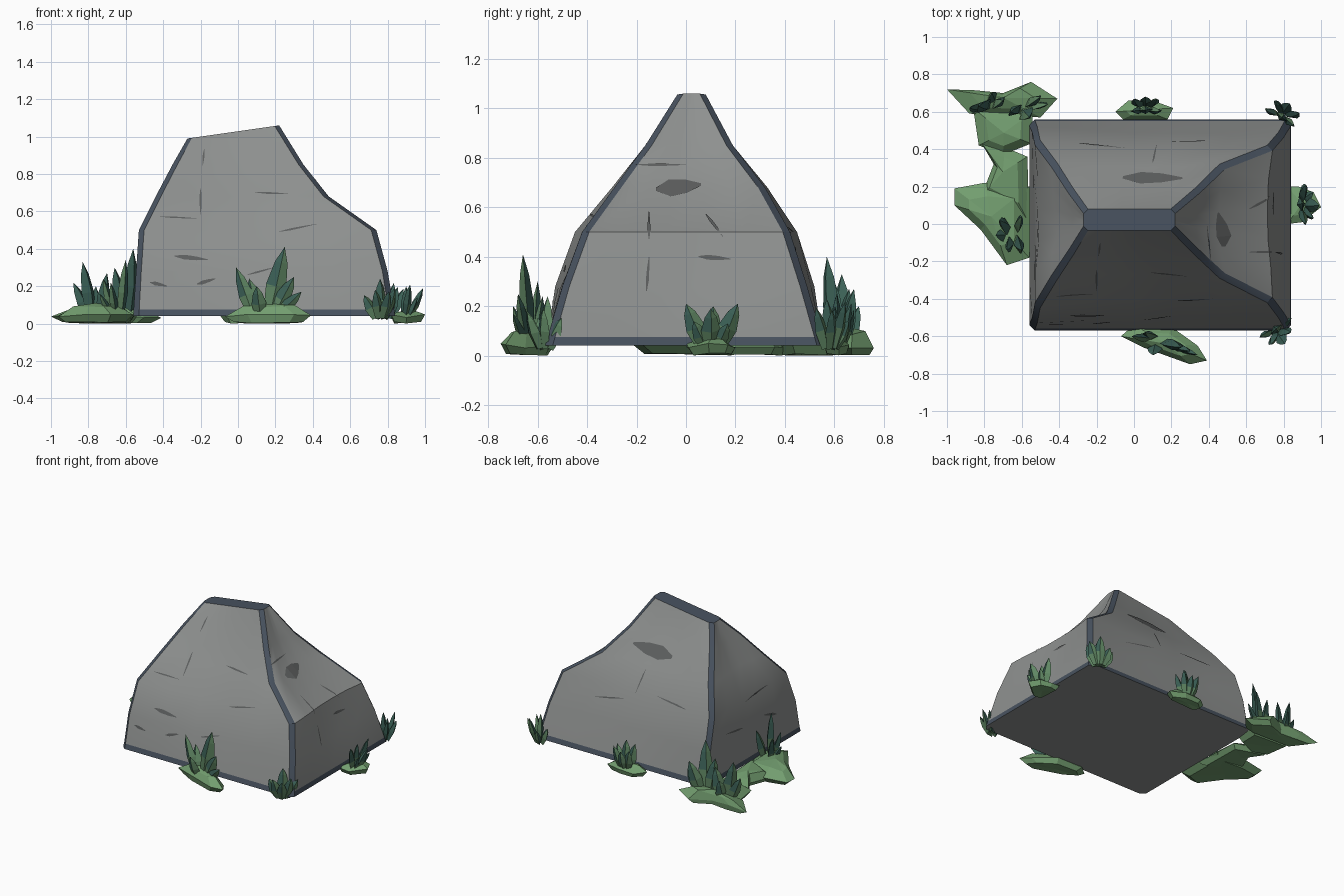
import bpy, bmesh, math, random
from mathutils import Vector
from mathutils.bvhtree import BVHTree

if "Cube" in bpy.data.objects:
    bpy.data.objects.remove(bpy.data.objects["Cube"])

random.seed(4)


def mat(name, rgb):
    m = bpy.data.materials.new(name)
    m.diffuse_color = (*rgb, 1)
    m.use_nodes = True
    m.node_tree.nodes["Principled BSDF"].inputs["Base Color"].default_value = m.diffuse_color
    return m


ROCK = mat("rock grey", (0.27, 0.28, 0.275))
EDGE = mat("slate edge", (0.065, 0.085, 0.115))
CRACK = mat("crack grey", (0.11, 0.115, 0.115))
MOSS = mat("moss green", (0.17, 0.34, 0.16))
LEAF = mat("leaf green", (0.12, 0.25, 0.13))
TEAL = mat("leaf teal", (0.045, 0.12, 0.095))


def finish(bm, name, mats, smooth=False):
    bmesh.ops.recalc_face_normals(bm, faces=bm.faces)
    me = bpy.data.meshes.new(name)
    bm.to_mesh(me)
    bm.free()
    for m in mats:
        me.materials.append(m)
    ob = bpy.data.objects.new(name, me)
    bpy.context.collection.objects.link(ob)
    if smooth:
        bpy.ops.object.select_all(action='DESELECT')
        ob.select_set(True)
        bpy.context.view_layer.objects.active = ob
        bpy.ops.object.shade_smooth_by_angle(angle=math.radians(30))
    return ob


# Rock: lofted rectangles with narrow chamfered corners
# z, x0, x1, y0, y1, extra width at the left end, corner chamfer
LEVELS = [(0.04, -.56, .84, -.57, .56, .00, .030),
          (0.075, -.558, .835, -.56, .55, .00, .030),
          (0.28, -.545, .80, -.50, .49, .03, .028),
          (0.50, -.53, .74, -.42, .42, .03, .028),
          (0.68, -.44, .485, -.29, .32, .01, .028),
          (0.85, -.35, .35, -.165, .19, .00, .026),
          (0.99, -.27, .22, -.035, .08, .00, .024)]
SEG = 5
bm = bmesh.new()
rings = []
for li, (z, x0, x1, y0, y1, fl, c) in enumerate(LEVELS):
    a, b = Vector((x0, y0 - fl)), Vector((x1, y0))
    d, e = Vector((x1, y1)), Vector((x0, y1 + fl))
    corners = [a, b, d, e]
    ring = []
    for s in range(4):
        p, q = corners[s], corners[(s + 1) % 4]
        u = (q - p).normalized()
        inward = Vector((-u.y, u.x))
        for k in range(SEG + 1):
            t = k / SEG
            v = (p + u * c).lerp(q - u * c, t)
            if 0 < k < SEG and 1 < li < len(LEVELS) - 1:
                v += inward * (0.022 * math.sin(math.pi * t) + random.uniform(-.012, .012))
            zz = z + (0.07 * (v.x + .27) / .49 if li == len(LEVELS) - 1 else 0)
            ring.append(bm.verts.new((v.x, v.y, zz)))
    rings.append(ring)
n = len(rings[0])
for i in range(len(rings) - 1):
    for k in range(n):
        j = (k + 1) % n
        f = bm.faces.new((rings[i][k], rings[i][j], rings[i + 1][j], rings[i + 1][k]))
        f.material_index = 1 if i == 0 or k % (SEG + 1) == SEG else 0
bm.faces.new(rings[0][::-1])
bm.faces.new(rings[-1]).material_index = 1
bm.normal_update()
tree = BVHTree.FromBMesh(bm)
finish(bm, "rock", [ROCK, EDGE], True)

# Cracks: thin tapered plates projected on the rock sides (u, z, u, z, width)
CRACKS = {
    "front": [(.09, .70, .28, .69, .01), (-.18, .93, -.19, .84, .01), (-.2, .72, -.2, .58, .012),
              (-.42, .57, -.22, .56, .008), (.22, .49, .42, .53, .01), (-.34, .36, -.16, .34, .025),
              (-.22, .21, -.12, .24, .02), (.05, .26, .2, .3, .01), (-.47, .22, -.38, .2, .02)],
    "right": [(-.12, .67, .06, .69, .07), (-.15, .47, -.15, .58, .012), (-.16, .26, -.15, .4, .012),
              (-.2, .77, .0, .77, .01), (.05, .4, .18, .39, .02), (.08, .57, .15, .48, .012)],
    "back": [(-.06, .75, .26, .77, .08), (-.3, .5, -.05, .52, .01), (.2, .45, .45, .4, .01),
             (.1, .65, .12, .5, .01)],
    "left": [(-.2, .5, .05, .47, .012), (.1, .3, .3, .33, .015), (-.3, .25, -.15, .3, .02)],
}
DIRS = {"front": (0, 1, 0), "right": (-1, 0, 0), "back": (0, -1, 0), "left": (1, 0, 0)}
for side, lines in CRACKS.items():
    ray = Vector(DIRS[side])
    bm = bmesh.new()
    for u0, v0, u1, v1, w in lines:
        p, q = Vector((u0, v0)), Vector((u1, v1))
        perp = (q - p).normalized().orthogonal() * w / 2
        rows = []
        for t, s in ((0, .2), (.3, 1), (.65, .8), (1, .15)):
            row = []
            for sg in (-1, 1):
                c = p.lerp(q, t) + perp * s * sg
                o = Vector((c.x, 0, c.y)) if ray.y else Vector((0, c.x, c.y))
                hit, nor, _, _ = tree.ray_cast(o - ray * 3, ray)
                row.append(bm.verts.new(hit + nor * .004))
            rows.append(row)
        for r, s in zip(rows, rows[1:]):
            f = bm.faces.new((r[0], r[1], s[1], s[0]))
            f.normal_update()
            if f.normal.dot(ray) > 0:
                f.normal_flip()
    me = bpy.data.meshes.new(side + "_cracks")
    bm.to_mesh(me)
    bm.free()
    me.materials.append(CRACK)
    bpy.context.collection.objects.link(bpy.data.objects.new(side + "_cracks", me))


# Moss pads: low faceted domes over an outline
def pad(name, pts, h, z0=0.02):
    bm = bmesh.new()
    cen = sum((Vector(p) for p in pts), Vector((0, 0))) / len(pts)

    def ring(s, z, jit):
        return [bm.verts.new((*cen.lerp(Vector(p), s), z + random.uniform(-jit, jit))) for p in pts]
    r = [ring(.8, z0 - .015, .005), ring(1, z0 + .02, .01), ring(.6, z0 + h * .75, .012)]
    top, bot = bm.verts.new((*cen, z0 + h)), bm.verts.new((*cen, z0 - .015))
    for k in range(len(pts)):
        j = (k + 1) % len(pts)
        for a, b in zip(r, r[1:]):
            bm.faces.new((a[k], a[j], b[j], b[k]))
        bm.faces.new((r[2][k], r[2][j], top))
        bm.faces.new((r[0][j], r[0][k], bot))
    finish(bm, name, [MOSS])


pad("front_moss", [(-.07, -.6), (0, -.54), (.2, -.55), (.34, -.65), (.39, -.73), (.3, -.75), (.05, -.66)], .09)
pad("back_left_moss", [(-1, .72), (-.85, .715), (-.7, .7), (-.55, .76), (-.41, .67), (-.5, .57), (-.88, .59)], .09)
pad("left_moss_a", [(-.86, .62), (-.54, .6), (-.55, .43), (-.7, .37), (-.83, .42)], .08)
pad("left_moss_b", [(-.82, .44), (-.69, .41), (-.57, .36), (-.56, .0), (-.82, .14), (-.75, .32)], .08)
pad("left_moss_c", [(-.56, .2), (-.56, -.18), (-.68, -.22), (-.82, -.03), (-.96, .1), (-.96, .19), (-.8, .22)], .09)
pad("right_moss", [(.82, 0), (.9, .01), (1, .09), (.96, .17), (.88, .2), (.82, .2)], .05)
pad("back_moss", [(-.1, .6), (-.06, .56), (.18, .56), (.21, .62), (.1, .66), (-.03, .66)], .07)


# Leaf tufts: pointed four-sided blades, green low and teal on the far sides
def blade(bm, base, tip, w):
    base, tip = Vector(base), Vector(tip)
    axis = (tip - base).normalized()
    out = Vector((base.x - .14, base.y * 1.3, 0)).normalized()
    side = axis.cross(out).normalized()
    thick = side.cross(axis).normalized()
    rows = []
    for t, s in ((0, .6), (.45, 1), (.78, .62)):
        c = base.lerp(tip, t)
        rows.append([bm.verts.new(c + v * w * s / 2) for v in
                     (side, thick * .55, -side, -thick * .55)])
    end = bm.verts.new(tip)
    for k in range(4):
        j = (k + 1) % 4
        for i, (a, b) in enumerate(zip(rows, rows[1:])):
            f = bm.faces.new((a[k], a[j], b[j], b[k]))
            f.material_index = 0 if k == 0 or (i == 0 and k == 1) else 1
        f = bm.faces.new((rows[2][k], rows[2][j], end))
        f.material_index = 0 if k == 0 else 1
    bm.faces.new(rows[0])


def tuft(name, x, y, blades):
    bm = bmesh.new()
    for tx, ty, tz, w in blades:
        blade(bm, (x + (tx - x) * .3, y + (ty - y) * .3, .03), (tx, ty, tz), w)
    finish(bm, name, [LEAF, TEAL])


def fan(x, y, ang, r, h, count):
    # small tuft spread around the outward direction
    res = []
    for k in range(count):
        t = k / (count - 1) * 2 - 1
        a = math.radians(ang + t * 95)
        rr = r * random.uniform(.75, 1)
        res.append((x + rr * math.cos(a), y + rr * math.sin(a),
                    h * random.uniform(.6, 1), .07))
    res.append((x, y, h, .08))
    return res


tuft("front_tuft", .13, -.62, [(.25, -.66, .41, .11), (-.01, -.6, .30, .08), (.3, -.68, .25, .09),
                               (.1, -.7, .2, .08), (.34, -.7, .17, .07), (.06, -.58, .24, .08)])
tuft("back_left_tuft_a", -.76, .63, [(-.83, .63, .33, .1), (-.7, .66, .27, .09), (-.88, .62, .22, .08),
                                     (-.76, .7, .2, .08)])
tuft("back_left_tuft_b", -.6, .62, [(-.56, .57, .40, .1), (-.5, .68, .27, .09), (-.66, .6, .3, .09),
                                    (-.46, .64, .18, .07)])
tuft("left_tuft", -.64, -.06, [(-.6, -.14, .34, .1), (-.72, .02, .24, .09), (-.68, -.14, .22, .08),
                               (-.6, .04, .28, .08), (-.74, -.06, .16, .07)])
tuft("right_tuft", .88, .1, [(.92, .0, .21, .08), (.92, .21, .21, .08), (.99, .1, .19, .08),
                             (.9, .11, .2, .08), (.96, .17, .13, .06), (.96, .03, .14, .06)])
tuft("back_tuft", .06, .61, fan(.06, .61, 90, .09, .25, 5))
tuft("front_right_tuft", .76, -.57, fan(.76, -.56, -60, .1, .24, 5))
tuft("back_right_tuft", .79, .58, fan(.79, .57, 60, .1, .23, 5))
